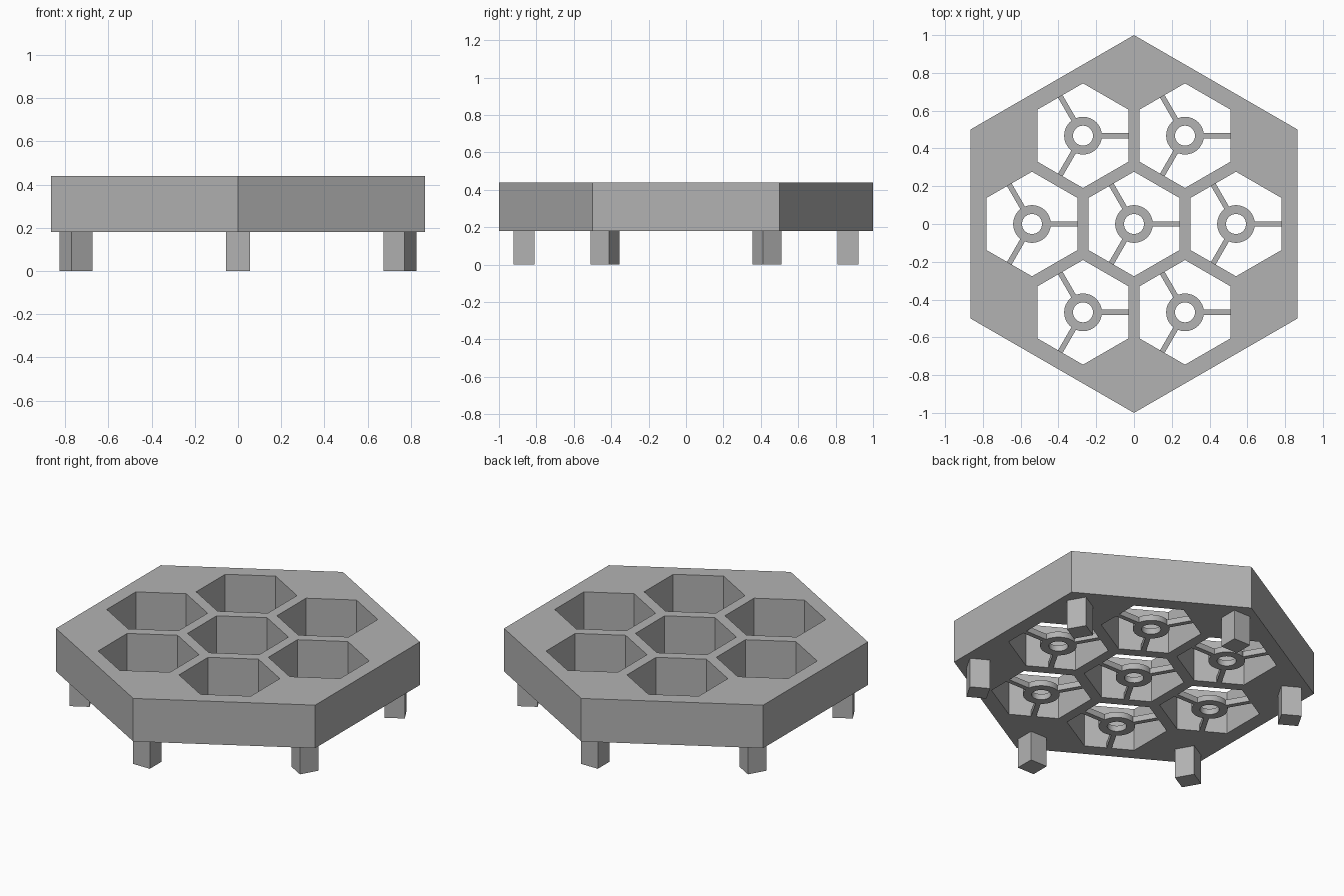
import bpy, bmesh
from math import sin, cos, pi, radians
from mathutils import Matrix

if "Cube" in bpy.data.objects:
    bpy.data.objects.remove(bpy.data.objects["Cube"])

TRAY_BOTTOM, TRAY_TOP = 0.18, 0.44
PITCH, CELL_R = 0.54, 0.277
SPOKE_H = 0.035

gray = bpy.data.materials.new("plain gray")
gray.use_nodes = True
COLOR = (0.45, 0.45, 0.45, 1)
gray.diffuse_color = COLOR
gray.node_tree.nodes["Principled BSDF"].inputs["Base Color"].default_value = COLOR


def finish(name, bm):
    bmesh.ops.recalc_face_normals(bm, faces=bm.faces)
    mesh = bpy.data.meshes.new(name)
    bm.to_mesh(mesh)
    bm.free()
    mesh.materials.append(gray)
    obj = bpy.data.objects.new(name, mesh)
    bpy.context.collection.objects.link(obj)
    return obj


def loop(bm, x, y, z, radius, sides, start=0.0):
    verts = [bm.verts.new((x + radius * cos(start + 2 * pi * i / sides),
                           y + radius * sin(start + 2 * pi * i / sides), z))
             for i in range(sides)]
    return [bm.edges.new((verts[i - 1], verts[i])) for i in range(sides)]


def fill_and_extrude(bm, edges, height):
    bmesh.ops.triangle_fill(bm, edges=edges, use_beauty=True)
    result = bmesh.ops.extrude_face_region(bm, geom=bm.faces[:], use_keep_orig=True)
    moved = [g for g in result["geom"] if isinstance(g, bmesh.types.BMVert)]
    bmesh.ops.translate(bm, verts=moved, vec=(0, 0, height))
    bmesh.ops.dissolve_limit(bm, angle_limit=0.01, verts=bm.verts, edges=bm.edges)


def box(name, size, location, angle=0.0, pivot=(0, 0, 0)):
    bm = bmesh.new()
    place = (Matrix.Translation(pivot) @ Matrix.Rotation(angle, 4, "Z")
             @ Matrix.Translation(location) @ Matrix.Diagonal((*size, 1)))
    bmesh.ops.create_cube(bm, size=1, matrix=place)
    return finish(name, bm)


# Cell centres: one in the middle, six around it
cells = [(0, 0)] + [(PITCH * cos(i * pi / 3), PITCH * sin(i * pi / 3)) for i in range(6)]

# Hexagonal tray pierced by the cells
bm = bmesh.new()
outline = loop(bm, 0, 0, TRAY_BOTTOM, 1.0, 6, pi / 2)
for x, y in cells:
    outline += loop(bm, x, y, TRAY_BOTTOM, CELL_R, 6, pi / 2)
fill_and_extrude(bm, outline, TRAY_TOP - TRAY_BOTTOM)
finish("tray", bm)

# Support ring and three spokes at the bottom of each cell
for n, (x, y) in enumerate(cells):
    bm = bmesh.new()
    edges = loop(bm, x, y, TRAY_BOTTOM, 0.1, 32) + loop(bm, x, y, TRAY_BOTTOM, 0.053, 32)
    fill_and_extrude(bm, edges, SPOKE_H)
    ring = finish(f"cell_ring_{n}", bm)
    ring.data.shade_smooth()
    ring.data.set_sharp_from_angle(angle=radians(30))
    for k in range(3):
        box(f"cell_spoke_{n}_{k}", (0.15, 0.028, SPOKE_H),
            (0.17, 0, TRAY_BOTTOM + SPOKE_H / 2), k * 2 * pi / 3, (x, y, 0))

# Square legs near the six corners
for i in range(6):
    box(f"leg_{i}", (0.112, 0.112, TRAY_BOTTOM),
        (0.866, 0, TRAY_BOTTOM / 2), pi / 6 + i * pi / 3)
